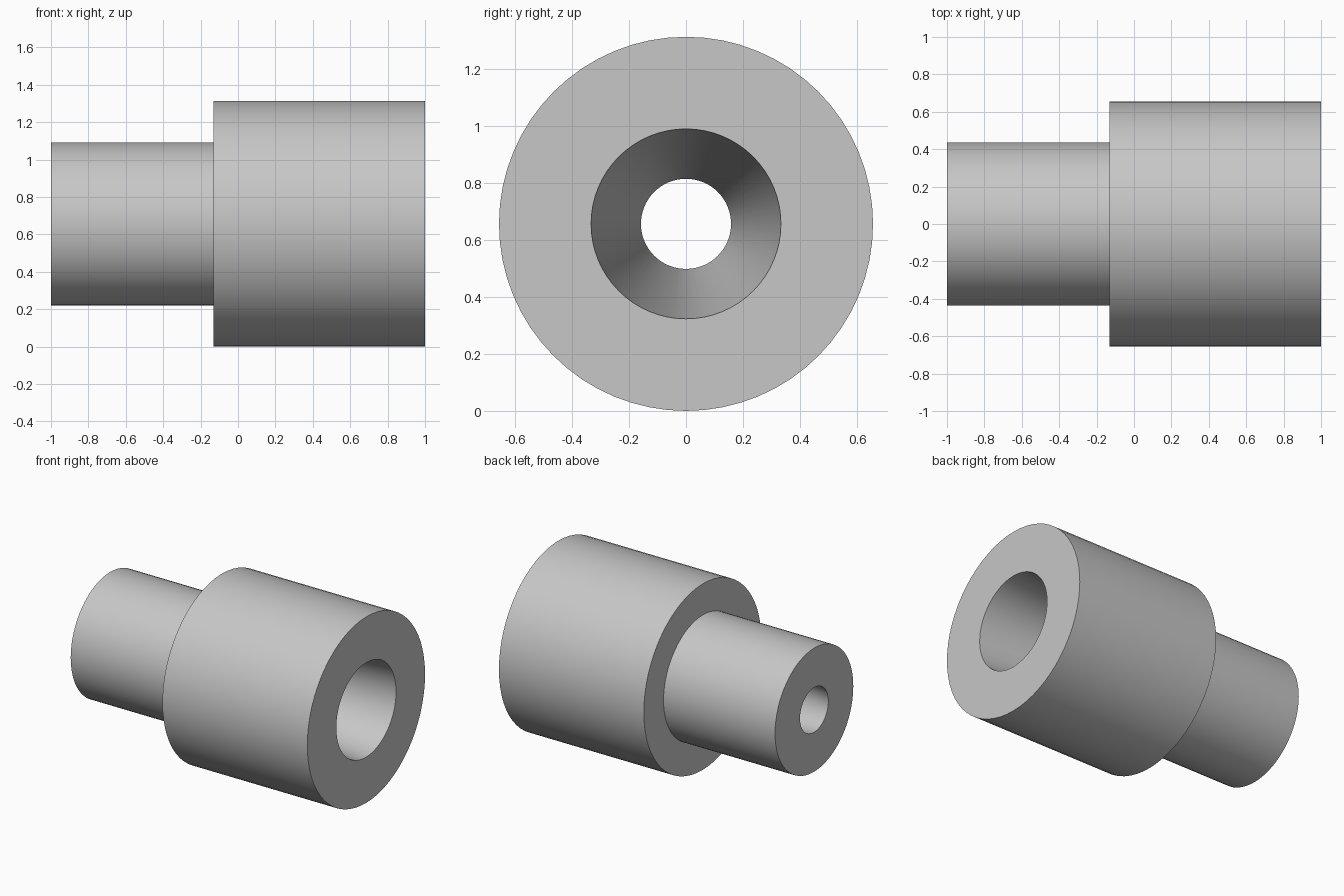
import bpy, bmesh, math
from mathutils import Matrix, Vector

SIDES = 64
CENTRE_Z = 0.656

cube = bpy.data.objects.get("Cube")
if cube:
    bpy.data.objects.remove(cube, do_unlink=True)

# Plain grey material
grey = bpy.data.materials.new("light_grey")
grey.use_nodes = True
colour = (0.57, 0.57, 0.57, 1)
grey.diffuse_color = colour
grey.node_tree.nodes["Principled BSDF"].inputs["Base Color"].default_value = colour

# Closed section (x, radius): wide collar, narrow spigot, tapered bore
collar_r, spigot_r, wide_bore, narrow_bore, step_x = 0.656, 0.436, 0.333, 0.158, -0.13
section = [(1, wide_bore), (1, collar_r), (step_x, collar_r),
           (step_x, spigot_r), (-1, spigot_r), (-1, narrow_bore)]

# Revolve the section around the x axis
bm = bmesh.new()
rings = []
for i in range(SIDES):
    turn = Matrix.Rotation(math.tau * i / SIDES, 3, "X")
    rings.append([bm.verts.new(turn @ Vector((x, 0, r))) for x, r in section])
for i in range(SIDES):
    a, b = rings[i], rings[(i + 1) % SIDES]
    for j in range(len(section)):
        k = (j + 1) % len(section)
        bm.faces.new((a[j], a[k], b[k], b[j]))
bmesh.ops.recalc_face_normals(bm, faces=bm.faces)
mesh = bpy.data.meshes.new("stepped_sleeve")
bm.to_mesh(mesh)
bm.free()
mesh.materials.append(grey)

# Stepped sleeve, smooth round walls with sharp rims
sleeve = bpy.data.objects.new("stepped_sleeve", mesh)
sleeve.location.z = CENTRE_Z
bpy.context.collection.objects.link(sleeve)
bpy.ops.object.select_all(action="DESELECT")
sleeve.select_set(True)
bpy.context.view_layer.objects.active = sleeve
bpy.ops.object.shade_smooth_by_angle(angle=math.radians(30))
